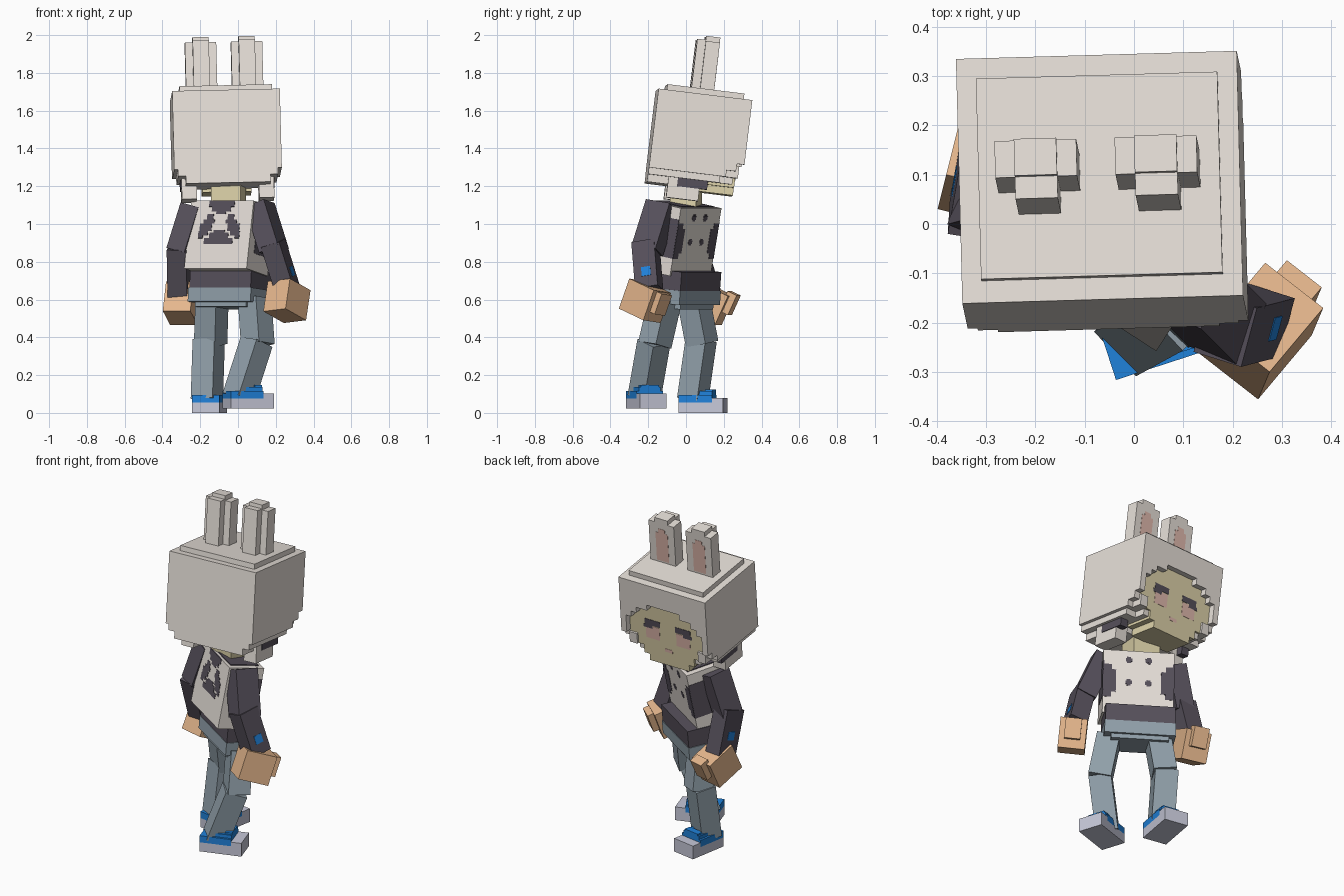
import bpy, bmesh, math
from mathutils import Matrix, Vector

MATS = {}
NAMES = ["cream", "skin_pale", "charcoal", "denim", "tan", "blue", "sole_grey", "pink"]
SRGB = [(231, 224, 217), (222, 211, 170), (86, 80, 91), (145, 160, 170),
        (229, 183, 141), (32, 130, 218), (198, 200, 216), (226, 186, 174)]
CREAM, PALE, DARK, DENIM, TAN, BLUE, SOLE, PINK = range(8)


def lin(v):
    v /= 255
    return v / 12.92 if v <= 0.04045 else ((v + 0.055) / 1.055) ** 2.4


for n, c in zip(NAMES, SRGB):
    m = bpy.data.materials.new(n)
    m.diffuse_color = (*[lin(v) for v in c], 1)
    MATS[n] = m


def boxes(name, matrix, cells):
    """One object from boxes (x0, x1, y0, y1, z0, z1, colour) in a local frame."""
    bm = bmesh.new()
    used = sorted({c[6] for c in cells})
    for x0, x1, y0, y1, z0, z1, col in cells:
        t = Matrix.Translation(((x0 + x1) / 2, (y0 + y1) / 2, (z0 + z1) / 2))
        s = Matrix.Diagonal((abs(x1 - x0), y1 - y0, z1 - z0, 1))
        r = bmesh.ops.create_cube(bm, size=1, matrix=t @ s)
        for f in {f for v in r["verts"] for f in v.link_faces}:
            f.material_index = used.index(col)
    me = bpy.data.meshes.new(name)
    bm.to_mesh(me)
    bm.free()
    for u in used:
        me.materials.append(MATS[NAMES[u]])
    ob = bpy.data.objects.new(name, me)
    ob.matrix_world = matrix
    bpy.context.collection.objects.link(ob)
    return ob


def frame(loc, yaw=0, pitch=0, roll=0):
    r = lambda a, ax: Matrix.Rotation(math.radians(a), 4, ax)
    return Matrix.Translation(loc) @ r(yaw, 'Z') @ r(pitch, 'X') @ r(roll, 'Y')


def limb(name, a, b, w, d, yaw, col, extra=()):
    """Square bar from a (top) to b (bottom), turned by yaw."""
    a, b = Vector(a), Vector(b)
    z = (a - b).normalized()
    x = Matrix.Rotation(math.radians(yaw), 3, 'Z') @ Vector((1, 0, 0))
    x = (x - z * x.dot(z)).normalized()
    rot = Matrix((x, z.cross(x), z)).transposed().to_4x4()
    h = (a - b).length
    boxes(name, Matrix.Translation(b) @ rot,
          [(-w / 2, w / 2, -d / 2, d / 2, 0, h, col), *extra])


# ---- head: every part shares one tilted frame, origin at the crown
H = frame((-0.07, 0.095, 1.68), 1.5, -7, -1.3)
hood = [(-.285, .285, -.25, .16, -.42, 0, CREAM),
        (-.265, .265, -.25, .13, -.455, -.42, CREAM),
        (-.225, .225, -.25, .02, -.495, -.455, CREAM),
        (-.285, .285, .16, .21, -.12, 0, CREAM),
        (-.245, .245, -.205, .205, 0, .03, CREAM)]
for s in (-1, 1):
    hood += [(s * .25, s * .285, .16, .21, -.385, -.12, CREAM),
             (s * .2, s * .25, .16, .225, -.42, -.355, CREAM),
             (s * .145, s * .2, .13, .2, -.455, -.42, CREAM)]
# stepped dome around the face opening
N = 16
w = .57 / N
for i in range(N):
    x0 = -.285 + i * w
    ax = abs(x0 + w / 2)
    z0 = -.345
    if ax < .25:
        z0 = -.34 + round(.21 * math.sqrt(1 - (ax / .255) ** 2) / .035) * .035
    hood.append((x0, x0 + w, .21, .25, z0, 0, CREAM))
boxes("hood", H, hood)
flaps = []
for s in (-1, 1):
    flaps += [(s * .165, s * .245, -.14, .03, -.565, -.455, CREAM),
              (s * .2, s * .249, -.09, .07, -.5, -.455, DARK)]
boxes("hood_flaps", H, flaps)
boxes("face", H, [(-.25, .25, .1, .213, -.36, -.1, PALE),
                  (-.2, .2, .03, .213, -.42, -.36, PALE),
                  (-.165, .165, .03, .213, -.47, -.42, PALE),
                  (-.13, .13, .03, .213, -.51, -.47, PALE)])
features = [(-.025, .025, .21, .2145, -.425, -.405, PINK)]
for s in (-1, 1):
    features += [(s * .1 - .05, s * .1 + .05, .21, .215, -.28, -.245, DARK),
                 (s * .13 - .03, s * .13 + .03, .21, .215, -.3, -.28, DARK),
                 (s * .1 - .045, s * .1 + .045, .21, .2145, -.365, -.285, PINK)]
boxes("eyes_cheeks_mouth", H, features)
for n, cx in (("ear_left", -.122), ("ear_right", .122)):
    boxes(n, H, [(cx - .043, cx + .043, -.03, .045, .02, .311, CREAM),
                 (cx - .043, cx + .043, -.075, -.03, .02, .29, CREAM),
                 (cx - .083, cx - .043, -.03, .045, .02, .283, CREAM),
                 (cx + .043, cx + .083, -.03, .045, .02, .283, CREAM),
                 (cx - .04, cx + .04, .04, .0465, .04, .22, PINK),
                 (cx - .022, cx + .022, .04, .0465, .22, .245, PINK)])
boxes("neck", frame((-.05, .0, 1.14), -12), [(-.08, .08, -.07, .07, -.05, .07, PALE)])

# ---- torso with spotted vest
T = frame((-.045, -.035, .924), -33, -11)
vest = [(-.197, .197, -.105, .105, -.183, .183, CREAM),
        (-.16, .16, -.085, .085, .17, .188, DARK)]
b0, b1 = -.107, -.1     # spots on the rear
vest += [(-.08, .08, b0, b1, .15, .183, DARK), (-.06, .06, b0, b1, .125, .15, DARK),
         (-.03, .03, b0, b1, .11, .125, DARK)]
for s in (-1, 1):
    for xa, xb, za, zb in ((.045, .085, .08, .11), (.035, .105, .06, .08), (.05, .125, .02, .06),
                           (.07, .13, -.005, .02), (.1, .13, -.02, -.005)):
        vest.append((s * xa, s * xb, b0, b1, za, zb, DARK))
vest += [(-.035, .035, b0, b1, .01, .025, DARK), (-.06, .06, b0, b1, -.02, .01, DARK),
         (-.09, .09, b0, b1, -.05, -.02, DARK)]
f0, f1 = .1, .107       # spots on the chest and sides
for s in (-1, 1):
    for z in (.0, .13):
        cx = s * .055
        vest += [(cx - .018, cx + .018, f0, f1, z - .01, z + .01, DARK),
                 (cx - .011, cx + .011, f0, f1 - .0005, z - .018, z + .018, DARK)]
    for xa, xb, za, zb in ((.125, .197, -.06, .07), (.15, .197, -.09, .1)):
        vest.append((s * xa, s * xb, f0, f1, za, zb, DARK))
    vest.append((s * .19, s * .199, -.05, .105, -.09, .12, DARK))
boxes("vest", T, vest)
P = frame((-.04, -.012, .645), -33, -5)
boxes("shirt_hem", P, [(-.193, .193, -.103, .103, .005, .11, DARK)])
boxes("hips", P, [(-.198, .198, -.106, .106, -.065, .01, DENIM),
                  (-.16, .16, -.09, .09, -.09, -.065, DENIM)])

# ---- legs
limb("thigh_left", (-.138, .04, .6), (-.145, .085, .365), .13, .125, -33, DENIM)
limb("shin_left", (-.155, .08, .385), (-.165, .035, .07), .13, .12, -28, DENIM)
limb("thigh_right", (.088, -.11, .6), (.105, -.165, .36), .128, .125, -42, DENIM)
limb("shin_right", (.098, -.17, .375), (.003, -.222, .08), .125, .125, -45, DENIM)


# ---- shoes: sole, toe cap, blue upper and laces
def shoe(name, loc, yaw):
    boxes(name, frame(loc, yaw),
          [(-.073, .073, -.12, .12, 0, .055, SOLE),
           (-.073, .073, .06, .12, .055, .08, SOLE),
           (-.073, .073, -.12, .06, .055, .095, BLUE),
           (-.06, .06, -.04, .06, .08, .115, BLUE),
           (-.05, .05, .02, .06, .11, .125, BLUE)])


shoe("shoe_left", (-.15, .09, 0), -10)
shoe("shoe_right", (.055, -.21, .022), -72)

# ---- arms with a blue cuff button
limb("upper_arm_left", (-.235, .06, 1.09), (-.31, .04, .85), .105, .13, -20, DARK)
limb("forearm_left", (-.315, .035, .88), (-.31, .115, .62), .105, .135, -10, DARK,
     [(-.0545, -.05, -.025, .025, .1, .15, BLUE)])
limb("upper_arm_right", (.115, -.13, 1.10), (.19, -.205, .86), .115, .14, -25, DARK)
limb("forearm_right", (.185, -.215, .90), (.262, -.195, .655), .105, .125, -15, DARK,
     [(.05, .0545, -.02, .03, .06, .11, BLUE)])


# ---- hands: block palm with a raised knuckle block
def hand(name, loc, yaw, pitch, roll, lift):
    boxes(name, frame(loc, yaw, pitch, roll),
          [(-.075, .075, -.1, .08, -.085, .085, TAN),
           (-.045, .045, .06, .115, -.035 + lift, .08 + lift, TAN)])


hand("hand_left", (-.295, .135, .575), -14, -25, 0, .025)
hand("hand_right", (.265, -.21, .59), -40, -20, -6, 0)
